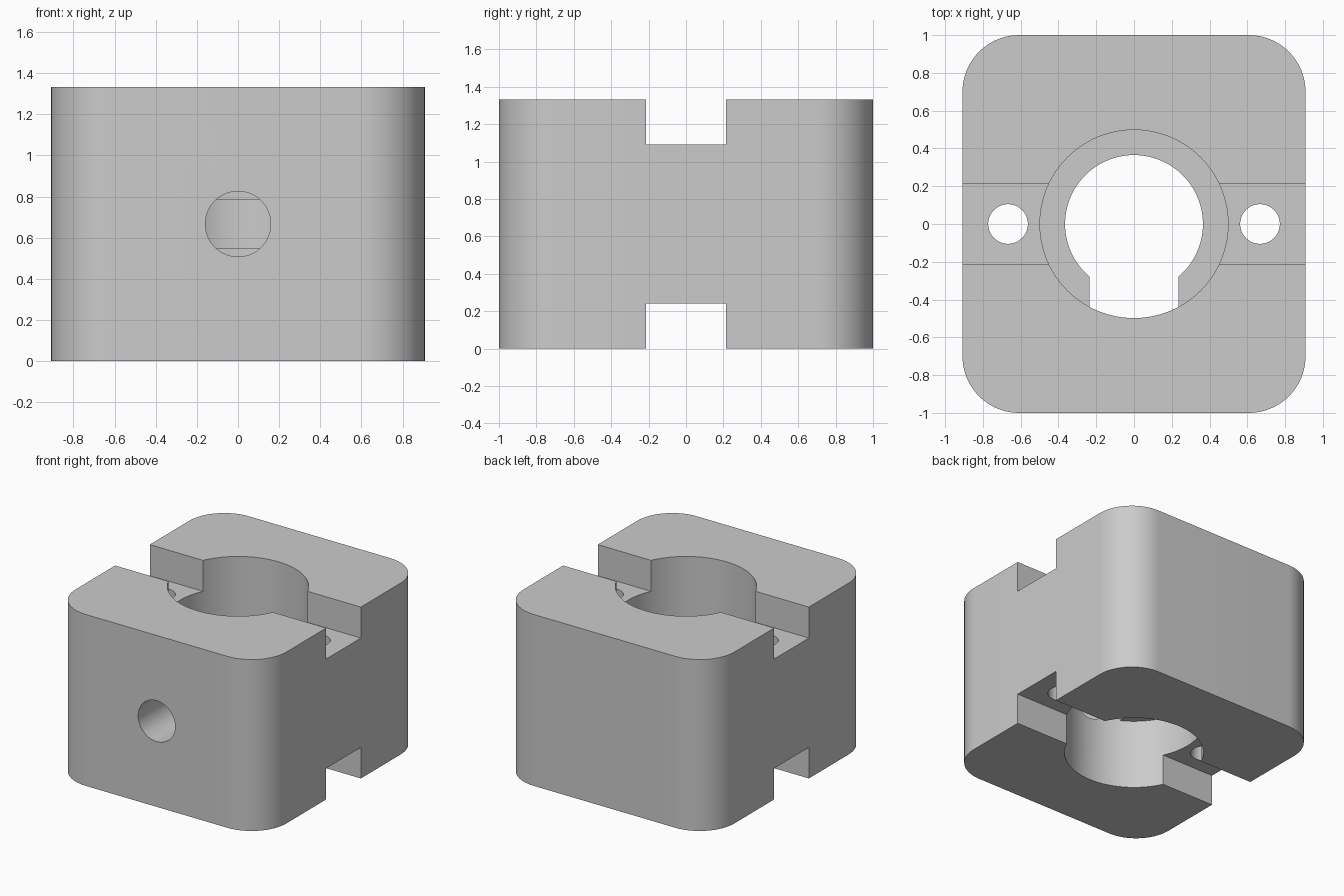
import bpy
import bmesh
from math import asin, cos, pi, sin

HEIGHT = 1.333
MID = HEIGHT / 2

cube = bpy.data.objects.get("Cube")
if cube:
    bpy.data.objects.remove(cube, do_unlink=True)

grey = bpy.data.materials.new("plain grey")
grey.use_nodes = True
grey.diffuse_color = (0.6, 0.6, 0.6, 1)
grey.node_tree.nodes["Principled BSDF"].inputs["Base Color"].default_value = (0.6, 0.6, 0.6, 1)


def arc(cx, cy, radius, start, end, steps):
    """Points along an arc, both ends included."""
    angles = [start + (end - start) * i / steps for i in range(steps + 1)]
    return [(cx + radius * cos(a), cy + radius * sin(a)) for a in angles]


def prism(name, outline, z0, z1):
    """Extrude a flat outline from z0 up to z1."""
    bm = bmesh.new()
    base = bm.faces.new([bm.verts.new((x, y, z0)) for x, y in outline])
    new = bmesh.ops.extrude_face_region(bm, geom=[base])["geom"]
    top = [v for v in new if isinstance(v, bmesh.types.BMVert)]
    bmesh.ops.translate(bm, verts=top, vec=(0, 0, z1 - z0))
    bmesh.ops.recalc_face_normals(bm, faces=bm.faces)
    mesh = bpy.data.meshes.new(name)
    bm.to_mesh(mesh)
    bm.free()
    mesh.materials.append(grey)
    obj = bpy.data.objects.new(name, mesh)
    bpy.context.collection.objects.link(obj)
    return obj


def activate(obj):
    bpy.ops.object.select_all(action="DESELECT")
    obj.select_set(True)
    bpy.context.view_layer.objects.active = obj


def cut(target, cutter):
    """Subtract the cutter, then discard it."""
    cutter.hide_render = True
    mod = target.modifiers.new("cut", "BOOLEAN")
    mod.operation = "DIFFERENCE"
    mod.solver = "EXACT"
    mod.object = cutter
    activate(target)
    bpy.ops.object.modifier_apply(modifier=mod.name)
    bpy.data.objects.remove(cutter, do_unlink=True)


def cylinder_cutter(radius, depth, location, rotation=(0, 0, 0), sides=96):
    bpy.ops.mesh.primitive_cylinder_add(vertices=sides, radius=radius, depth=depth,
                                        location=location, rotation=rotation)
    bpy.context.object.data.materials.append(grey)
    return bpy.context.object


# Block with rounded upright corners
hx, hy, r = 0.908, 1.0, 0.3
outline = []
for i, (sx, sy) in enumerate([(1, 1), (-1, 1), (-1, -1), (1, -1)]):
    outline += arc(sx * (hx - r), sy * (hy - r), r, i * pi / 2, (i + 1) * pi / 2, 20)
block = prism("block", outline, 0, HEIGHT)

# Main bore
BORE = 0.498
cut(block, cylinder_cutter(BORE, 2, (0, 0, MID)))

# Cross slots over the top and bottom
slot_y, slot_depth = 0.213, 0.241
slot = [(-1.2, -slot_y), (1.2, -slot_y), (1.2, slot_y), (-1.2, slot_y)]
cut(block, prism("top_slot", slot, HEIGHT - slot_depth, HEIGHT + 0.2))
cut(block, prism("bottom_slot", slot, -0.2, slot_depth))

# Bolt holes in the slots
for side in (-1, 1):
    cut(block, cylinder_cutter(0.105, 2, (side * 0.667, 0, MID), sides=64))

# Round hole from the front into the bore
cut(block, cylinder_cutter(0.159, 1, (0, -0.8, MID), (pi / 2, 0, 0), 64))

# Ledge inside the bore, open at the front
inner, outer, gap = 0.365, BORE + 0.004, 0.235
ai, ao = asin(gap / inner), asin(gap / outer)
front = -pi / 2
ring = arc(0, 0, inner, front + ai, front + 2 * pi - ai, 80)
ring += arc(0, 0, outer, front + 2 * pi - ao, front + ao, 80)
ledge = prism("bore_ledge", ring, MID - 0.12, MID + 0.12)

for obj in (block, ledge):
    activate(obj)
    bpy.ops.object.shade_smooth_by_angle(angle=pi / 6)
